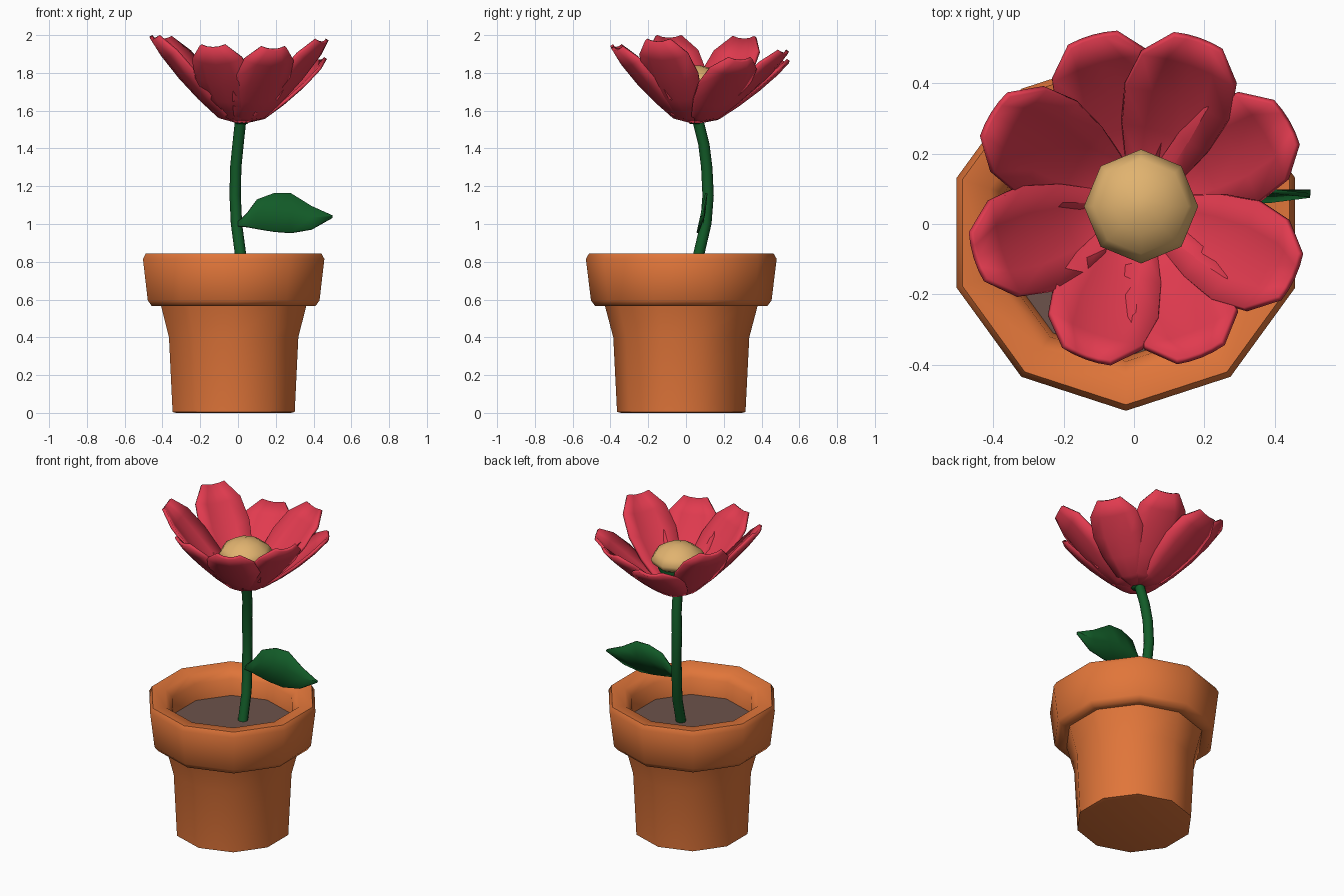
import bpy
import math
from mathutils import Vector

cube = bpy.data.objects.get("Cube")
if cube:
    bpy.data.objects.remove(cube, do_unlink=True)


def make_material(name, color):
    mat = bpy.data.materials.new(name)
    mat.use_nodes = True
    mat.diffuse_color = (*color, 1)
    mat.node_tree.nodes["Principled BSDF"].inputs["Base Color"].default_value = (*color, 1)
    return mat


terracotta = make_material("terracotta", (0.75, 0.18, 0.042))
soil_brown = make_material("soil brown", (0.15, 0.085, 0.07))
leaf_green = make_material("leaf green", (0.006, 0.105, 0.021))
petal_red = make_material("petal red", (0.75, 0.043, 0.078))
pollen_yellow = make_material("pollen yellow", (0.75, 0.45, 0.16))


def make_object(name, verts, faces, mat, thickness=0, angle=60):
    mesh = bpy.data.meshes.new(name)
    mesh.from_pydata(verts, [], faces)
    mesh.materials.append(mat)
    obj = bpy.data.objects.new(name, mesh)
    bpy.context.collection.objects.link(obj)
    bpy.ops.object.select_all(action='DESELECT')
    obj.select_set(True)
    bpy.context.view_layer.objects.active = obj
    bpy.ops.object.shade_smooth_by_angle(angle=math.radians(angle))
    if thickness:
        solid = obj.modifiers.new("Thickness", 'SOLIDIFY')
        solid.thickness = thickness
        solid.offset = 0
    return obj


def bridge(rows, cols, closed):
    """Quads between consecutive rows of points."""
    wrap = cols if closed else cols - 1
    return [(r * cols + c, r * cols + (c + 1) % cols,
             (r + 1) * cols + (c + 1) % cols, (r + 1) * cols + c)
            for r in range(rows - 1) for c in range(wrap)]


def rings(name, centres, radii, sides, mat, angle=60):
    """Stack of horizontal rings, capped at both ends."""
    verts = []
    for (x, y, z), r in zip(centres, radii):
        for k in range(sides):
            a = -math.pi / 2 + math.tau * k / sides
            verts.append((x + r * math.cos(a), y + r * math.sin(a), z))
    faces = bridge(len(radii), sides, True)
    faces.append(tuple(reversed(range(sides))))
    faces.append(tuple(range(len(verts) - sides, len(verts))))
    return make_object(name, verts, faces, mat, angle=angle)


def lathe(name, centre, profile, sides, mat, angle=60):
    return rings(name, [(*centre, z) for r, z in profile], [r for r, z in profile],
                 sides, mat, angle)


# Pot with thick rim, and the soil inside
pot_centre = (-0.023, -0.025)
lathe("pot", pot_centre,
      [(0.32, 0), (0.34, 0.005), (0.36, 0.4), (0.405, 0.57), (0.455, 0.565),
       (0.478, 0.595), (0.505, 0.815), (0.488, 0.845), (0.405, 0.835),
       (0.365, 0.79), (0.35, 0.68)], 10, terracotta)
lathe("soil", pot_centre, [(0.352, 0.67), (0.352, 0.69)], 10, soil_brown)

# Curved stem
path = [(0.02, 0.02, 0.68), (0.012, 0.07, 0.85), (-0.008, 0.105, 1.0),
        (-0.015, 0.117, 1.15), (-0.012, 0.11, 1.3), (0, 0.095, 1.42), (0.015, 0.06, 1.56)]
rings("stem", path, [0.03] * len(path), 8, leaf_green)

# Flower head
fx, fy = 0.02, 0.05
lathe("calyx", (fx, fy), [(0.03, 1.53), (0.06, 1.57), (0.12, 1.69), (0.11, 1.72)],
      8, leaf_green)
lathe("flower_centre", (fx, fy),
      [(0.1, 1.69), (0.15, 1.72), (0.162, 1.75), (0.135, 1.79),
       (0.08, 1.825), (0.025, 1.84)], 8, pollen_yellow)

# Petals: stations are (fraction of length, fraction of height, half width)
stations = [(0.03, 0, 0.025), (0.24, 0.06, 0.085), (0.45, 0.27, 0.13),
            (0.66, 0.51, 0.155), (0.86, 0.77, 0.14), (1, 0.98, 0.07)]
across = (-1, -0.5, 0, 0.5, 1)


def petal(name, angle, length, tip_z):
    a = math.radians(angle)
    out = Vector((math.cos(a), math.sin(a), 0))
    side = Vector((-out.y, out.x, 0))
    verts = []
    for along, up, half in stations:
        for u in across:
            p = Vector((fx, fy, 1.54 + up * (tip_z - 1.54)))
            p += out * (along * length - 0.12 * half * u * u) + side * (u * half)
            p.z += 0.22 * half * u * u
            verts.append(p)
    make_object(name, verts, bridge(len(stations), len(across), False), petal_red, 0.018)


for i, spec in enumerate([(106, 0.5, 1.86), (71, 0.5, 1.91), (30, 0.48, 1.87),
                          (-25, 0.475, 1.97), (-68, 0.455, 1.93), (-110, 0.455, 1.94),
                          (-163, 0.49, 1.99), (148, 0.495, 1.985)]):
    petal(f"petal_{i + 1}", *spec)

# Leaf: stations are (x, lower z, upper z)
leaf_rows = [(0, 0.99, 1.01), (0.05, 0.985, 1.06), (0.1, 0.975, 1.13), (0.19, 0.96, 1.163),
             (0.28, 0.953, 1.163), (0.39, 0.972, 1.095), (0.5, 1.035, 1.045)]
leaf_verts = []
for x, low, high in leaf_rows:
    for f in (0, 0.5, 1):
        z = low + (high - low) * f
        fold = 0.012 if f == 0.5 else 0
        leaf_verts.append((x, 0.085 + 0.22 * (z - 1.06) + fold, z))
make_object("leaf", leaf_verts, bridge(len(leaf_rows), 3, False), leaf_green, 0.012)
